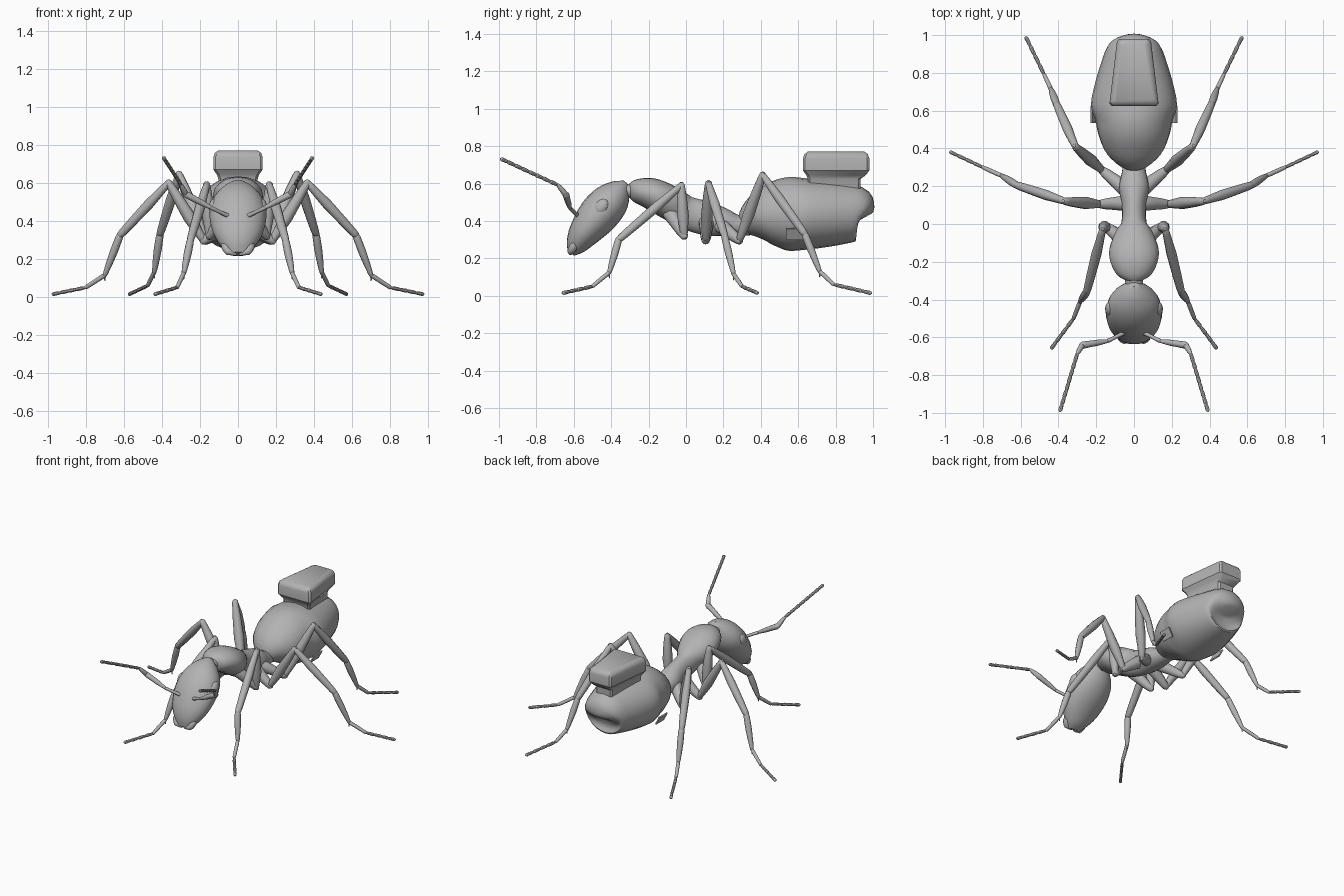
import bpy, bmesh, math
from mathutils import Vector, Matrix

cube = bpy.data.objects.get("Cube")
if cube:
    bpy.data.objects.remove(cube)

grey = bpy.data.materials.new("plain_grey")
grey.use_nodes = True
grey.diffuse_color = (0.45, 0.45, 0.45, 1)
grey.node_tree.nodes["Principled BSDF"].inputs["Base Color"].default_value = (0.45, 0.45, 0.45, 1)


def finish(name, bm, mirror=False, angle=40):
    bmesh.ops.recalc_face_normals(bm, faces=bm.faces)
    mesh = bpy.data.meshes.new(name)
    bm.to_mesh(mesh)
    bm.free()
    ob = bpy.data.objects.new(name, mesh)
    bpy.context.collection.objects.link(ob)
    mesh.materials.append(grey)
    bpy.ops.object.select_all(action='DESELECT')
    ob.select_set(True)
    bpy.context.view_layer.objects.active = ob
    bpy.ops.object.shade_smooth_by_angle(angle=math.radians(angle))
    if mirror:
        ob.modifiers.new("mirror", 'MIRROR').use_mirror_merge = False
    return ob


def bridge(bm, rings):
    n = len(rings[0])
    for a, b in zip(rings, rings[1:]):
        for i in range(n):
            bm.faces.new((a[i], a[(i + 1) % n], b[(i + 1) % n], b[i]))
    bm.faces.new(rings[0])
    bm.faces.new(rings[-1])


def loft(bm, points, radii, sides):
    """Skin elliptical rings along a path, carrying the frame round its bends."""
    last = len(points) - 1
    tangent = (points[1] - points[0]).normalized()
    side = Vector((1, 0, 0)) if abs(tangent.x) < 0.9 else Vector((0, 1, 0))
    rings = []
    for i, (p, (w, h)) in enumerate(zip(points, radii)):
        new = (points[min(i + 1, last)] - points[max(i - 1, 0)]).normalized()
        side = tangent.rotation_difference(new) @ side
        side = (side - new * side.dot(new)).normalized()
        tangent = new
        up = new.cross(side)
        ring = []
        for k in range(sides):
            a = math.tau * k / sides
            ring.append(bm.verts.new(p + side * w * math.cos(a) + up * h * math.sin(a)))
        rings.append(ring)
    bridge(bm, rings)


def body(name, sections, sides=20, steps=3):
    """Smooth body part from (y, z, half width, half height) sections."""
    s = [Vector(v) for v in sections]
    s = [s[0]] + s + [s[-1]]
    dense = []
    for a, b, c, d in zip(s, s[1:], s[2:], s[3:]):
        for k in range(steps):
            t = k / steps
            dense.append(b + (c - a) * (t / 2) + (a * 2 - b * 5 + c * 4 - d) * (t * t / 2)
                         + (b * 3 - a - c * 3 + d) * (t ** 3 / 2))
    dense.append(s[-1])
    bm = bmesh.new()
    loft(bm, [Vector((0, v[0], v[1])) for v in dense],
         [(max(v[2], .004), max(v[3], .004)) for v in dense], sides)
    return finish(name, bm)


def limb(bm, a, b, r0, r1, r2, sides=10):
    """One rounded limb segment, with radii at start, middle and end."""
    a, b = Vector(a), Vector(b)
    d = (b - a).normalized()
    pts = [a - d * r0 * .8, a - d * r0 * .3, a.lerp(b, .08), a.lerp(b, .4),
           a.lerp(b, .75), a.lerp(b, .95), b + d * r2 * .3, b + d * r2 * .8]
    rad = [r0 * .4, r0 * .85, r0, r1, (r1 + r2) / 2, r2, r2 * .85, r2 * .4]
    loft(bm, pts, [(r, r) for r in rad], sides)


def beads(bm, a, b, count, r):
    """A row of short flared segments."""
    a, b = Vector(a), Vector(b)
    for i in range(count):
        limb(bm, a.lerp(b, i / count), a.lerp(b, (i + 1) / count), r * .7, r * .9, r, 8)


# Head, thorax with waist, and abdomen
body("head", [(-.615, .225, .045, .02), (-.59, .265, .085, .055), (-.545, .335, .13, .085),
              (-.47, .43, .15, .108), (-.40, .51, .13, .10), (-.35, .57, .075, .062),
              (-.32, .605, .02, .015)])
body("neck", [(-.36, .56, .03, .03), (-.32, .56, .045, .035), (-.27, .56, .05, .045)])
body("thorax", [(-.30, .56, .04, .04), (-.27, .56, .09, .062), (-.20, .55, .125, .082),
                (-.13, .52, .13, .09), (-.05, .475, .10, .09), (0, .445, .068, .088),
                (.10, .415, .065, .09), (.19, .395, .08, .078), (.27, .375, .065, .058),
                (.36, .37, .05, .045)])
body("abdomen", [(.31, .365, .05, .05), (.345, .39, .11, .095), (.40, .415, .16, .137),
                 (.48, .432, .19, .18), (.55, .437, .205, .197), (.63, .437, .228, .192),
                 (.75, .438, .205, .178), (.86, .44, .172, .16), (.925, .44, .148, .142),
                 (.95, .43, .12, .09), (.958, .42, .05, .04)], 24)

# Tail block: tapered, chamfered top on a narrower stem
bm = bmesh.new()
rings = []
for z, inset in ((.42, .03), (.56, .028), (.625, .026), (.645, .018), (.67, 0), (.735, 0),
                 (.757, .008), (.77, .026)):
    front, back, c = .625 + inset, .98 - inset, .012
    wf, wb = .13 - inset, .09 - inset
    if z < .63:
        back -= .02
    half = [(wf - c, front), (wf, front + c), (wb, back - c), (wb - c, back)]
    outline = half + [(-x, y) for x, y in reversed(half)]
    rings.append([bm.verts.new((x, y, z)) for x, y in outline])
bridge(bm, rings)
finish("tail_block", bm, angle=35)

# Small plates low on the abdomen sides
bm = bmesh.new()
bmesh.ops.create_cube(bm, size=1, matrix=Matrix.Translation((.212, .58, .33))
                      @ Matrix.Rotation(math.radians(28), 4, 'Y') @ Matrix.Diagonal((.009, .09, .065, 1)))
finish("side_plate", bm, True)

# Eyes, following the slope of the head
bm = bmesh.new()
bmesh.ops.create_uvsphere(bm, u_segments=16, v_segments=10, radius=1,
                          matrix=Matrix.Translation((.123, -.453, .473))
                          @ Matrix.Rotation(math.radians(-38), 4, 'X')
                          @ Matrix.Rotation(math.radians(-12), 4, 'Z')
                          @ Matrix.Diagonal((.03, .036, .05, 1)))
finish("eye", bm, True)

# Jaws
bm = bmesh.new()
limb(bm, (.07, -.59, .28), (.055, -.615, .24), .02, .024, .02)
limb(bm, (.055, -.615, .24), (.012, -.618, .225), .02, .016, .008)
finish("jaw", bm, True)

# Antennae
bm = bmesh.new()
limb(bm, (.05, -.575, .425), (.14, -.62, .468), .012, .010, .011)
limb(bm, (.14, -.62, .468), (.275, -.642, .54), .011, .016, .019)
limb(bm, (.275, -.642, .54), (.30, -.685, .592), .016, .015, .010)
beads(bm, (.30, -.685, .592), (.39, -.985, .73), 8, .011)
finish("antenna", bm, True)

# Legs: hip, trochanter, knee, shin end, ankle, foot, tip
legs = {
    "front_leg": [(.05, -.09, .45), (.15, -.01, .32), (.165, -.025, .59), (.25, -.36, .30),
                  (.285, -.41, .125), (.32, -.50, .05), (.435, -.655, .015)],
    "middle_leg": [(.04, .11, .40), (.18, .105, .295), (.365, .12, .60), (.62, .205, .325),
                   (.70, .255, .115), (.80, .30, .05), (.97, .38, .015)],
    "rear_leg": [(.04, .18, .38), (.17, .285, .295), (.31, .41, .645), (.41, .635, .33),
                 (.44, .715, .13), (.475, .79, .06), (.57, .985, .015)],
}
for name, (hip, low, knee, shin, ankle, foot, tip) in legs.items():
    bm = bmesh.new()
    limb(bm, hip, low, .042, .036, .024)
    limb(bm, low, knee, .022, .033, .021)
    limb(bm, knee, shin, .02, .027, .021)
    limb(bm, shin, ankle, .02, .021, .013)
    limb(bm, ankle, foot, .012, .012, .011)
    beads(bm, foot, tip, 4, .011)
    # ankle spur
    limb(bm, ankle, Vector(ankle) + Vector((0, 0, -.03)), .007, .005, .003, 6)
    finish(name, bm, True)
